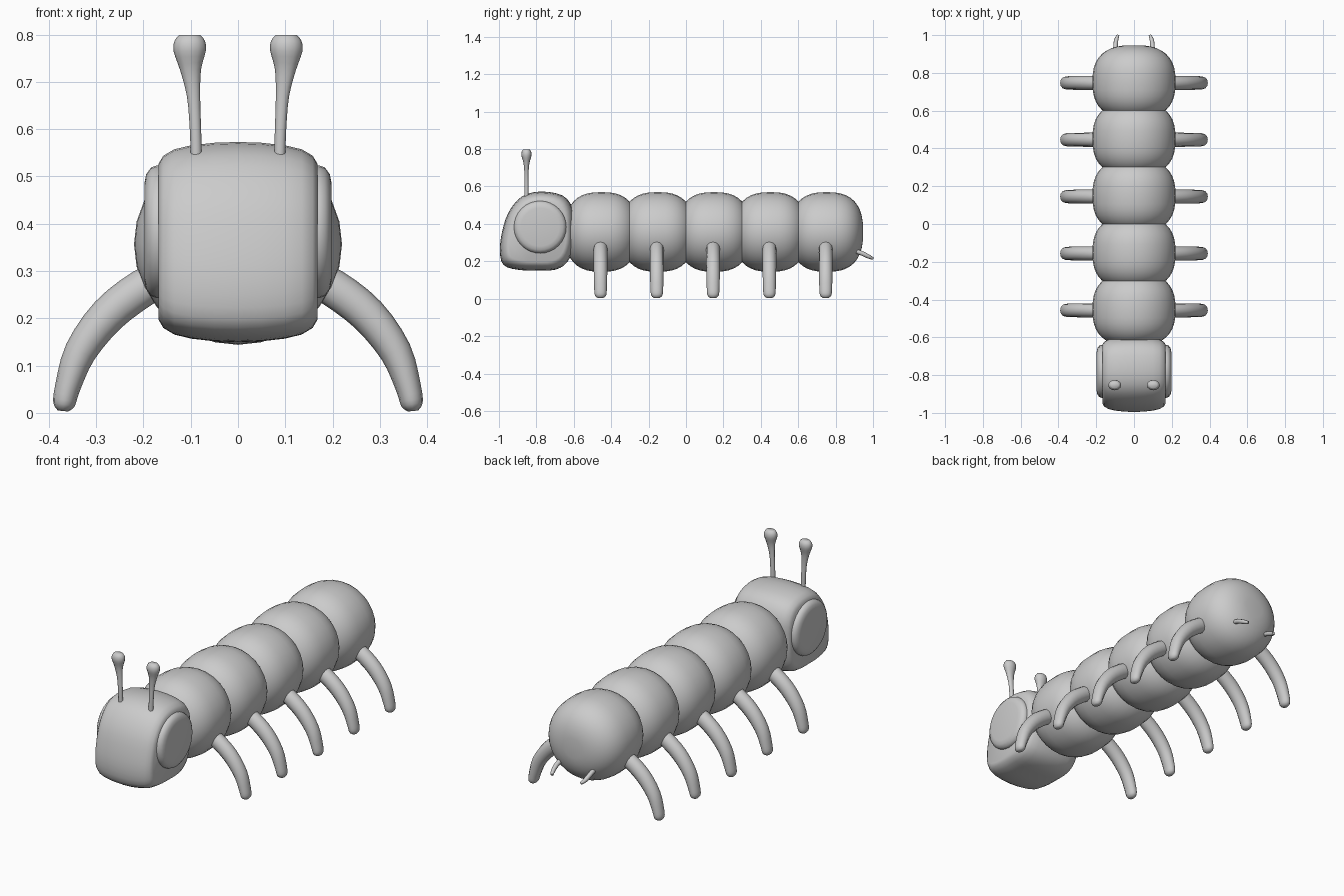
import bpy, bmesh, math
from mathutils import Vector

if "Cube" in bpy.data.objects:
    bpy.data.objects.remove(bpy.data.objects["Cube"])

grey = bpy.data.materials.new("body_grey")
grey.diffuse_color = (0.6, 0.6, 0.6, 1)
grey.use_nodes = True
grey.node_tree.nodes["Principled BSDF"].inputs["Base Color"].default_value = grey.diffuse_color


def loft(name, rings, angle=50):
    """Skin a list of equal-length closed rings, cap both ends, shade smooth."""
    bm = bmesh.new()
    rows = [[bm.verts.new(p) for p in ring] for ring in rings]
    n = len(rows[0])
    for a, b in zip(rows, rows[1:]):
        for i in range(n):
            j = (i + 1) % n
            bm.faces.new((a[i], a[j], b[j], b[i]))
    bm.faces.new(rows[0])
    bm.faces.new(rows[-1])
    bmesh.ops.recalc_face_normals(bm, faces=bm.faces)
    mesh = bpy.data.meshes.new(name)
    bm.to_mesh(mesh)
    bm.free()
    mesh.materials.append(grey)
    ob = bpy.data.objects.new(name, mesh)
    bpy.context.collection.objects.link(ob)
    bpy.ops.object.select_all(action='DESELECT')
    ob.select_set(True)
    bpy.context.view_layer.objects.active = ob
    bpy.ops.object.shade_smooth_by_angle(angle=math.radians(angle))
    return ob


def catmull(pts, steps, closed=False):
    """Smooth curve through points of any dimension."""
    n = len(pts)
    get = (lambda i: pts[i % n]) if closed else (lambda i: pts[max(0, min(n - 1, i))])
    out = []
    for i in range(n if closed else n - 1):
        p0, p1, p2, p3 = (get(i + k) for k in (-1, 0, 1, 2))
        for s in range(steps):
            t = s / steps
            out.append([0.5 * (2 * b + (c - a) * t + (2 * a - 5 * b + 4 * c - d) * t * t
                               + (3 * b - a - 3 * c + d) * t ** 3)
                        for a, b, c, d in zip(p0, p1, p2, p3)])
    return out if closed else out + [list(pts[-1])]


def tube(name, path, side, steps=3, sides=12):
    """Round limb along (x, y, z, radius along 'side', radius across it)."""
    pts = catmull(path, steps)
    pos = [Vector(p[:3]) for p in pts]
    rings = []
    for i, p in enumerate(pts):
        tan = (pos[min(i + 1, len(pos) - 1)] - pos[max(i - 1, 0)]).normalized()
        u = Vector(side)
        u = (u - tan * u.dot(tan)).normalized()
        v = tan.cross(u)
        rings.append([pos[i] + u * p[3] * math.cos(a) + v * p[4] * math.sin(a)
                      for a in (2 * math.pi * k / sides for k in range(sides))])
    return loft(name, rings)


# body segments: rounded barrels overlapping along y
def body_segment(name, yc):
    rings = []
    for k in range(1, 20):
        a = math.pi * k / 20
        y = -math.cos(a)
        y = math.copysign(abs(y) ** 0.8, y)
        r = (1 - abs(y) ** 2.6) ** (1 / 2.6)
        rings.append([(0.22 * r * math.cos(t), yc + 0.195 * y, 0.357 + 0.213 * r * math.sin(t))
                      for t in (2 * math.pi * j / 28 for j in range(28))])
    loft(name, rings)


# head: side profile scaled inwards towards the flat cheeks
profile = [(-0.78, 0.573), (-0.88, 0.545), (-0.95, 0.46), (-0.985, 0.35), (-0.995, 0.25),
           (-0.975, 0.18), (-0.90, 0.155), (-0.80, 0.15), (-0.70, 0.155), (-0.635, 0.195),
           (-0.602, 0.28), (-0.597, 0.38), (-0.605, 0.48), (-0.66, 0.552)]
outline = catmull(profile, 3, closed=True)
half = [(0, 1), (0.05, 0.992), (0.10, 0.965), (0.135, 0.925), (0.158, 0.86), (0.168, 0.78)]
layers = [(-x, s) for x, s in reversed(half[1:])] + half
loft("head", [[(x, -0.79 + (y + 0.79) * s, 0.365 + (z - 0.365) * s) for y, z in outline]
              for x, s in layers])

for i in range(5):
    body_segment(f"body_segment_{i + 1}", -0.452 + 0.301 * i)

for sgn, word in ((1, "right"), (-1, "left")):
    # eye: shallow stepped dome with a flat round centre
    dome = [(0.14, 0.10), (0.14, 0.172), (0.136, 0.184), (0.122, 0.194), (0.102, 0.198)]
    loft(f"eye_{word}", [[(sgn * x, -0.78 + r * math.cos(t), 0.383 + r * math.sin(t))
                          for t in (2 * math.pi * j / 32 for j in range(32))]
                         for r, x in dome], 60)

    # antenna: thin stalk swelling into a flat-topped knob
    tube(f"antenna_{word}", [(sgn * x, -0.853, z, rx, ry) for x, z, rx, ry in (
        (0.088, 0.53, 0.012, 0.011), (0.090, 0.60, 0.012, 0.011), (0.094, 0.67, 0.014, 0.011),
        (0.100, 0.725, 0.022, 0.016), (0.102, 0.765, 0.034, 0.027),
        (0.102, 0.787, 0.032, 0.025), (0.102, 0.799, 0.022, 0.016))], (1, 0, 0))

    # legs: one arched limb per segment
    for i in range(5):
        y = -0.457 + 0.301 * i
        tube(f"leg_{word}_{i + 1}", [(sgn * x, y, z, r, q) for x, z, r, q in (
            (0.13, 0.30, 0.034, 0.036), (0.20, 0.265, 0.037, 0.040), (0.275, 0.207, 0.037, 0.039),
            (0.333, 0.130, 0.036, 0.034), (0.360, 0.055, 0.034, 0.027),
            (0.368, 0.018, 0.030, 0.023), (0.370, 0.004, 0.015, 0.011))], (0, 1, 0))

    # tail prongs: small curved hooks
    tube(f"tail_prong_{word}", [(sgn * x, y, z, r, r) for x, y, z, r in (
        (0.095, 0.88, 0.262, 0.012), (0.098, 0.935, 0.245, 0.012),
        (0.094, 0.975, 0.226, 0.011), (0.084, 0.999, 0.215, 0.007))], (1, 0, 0), sides=8)
